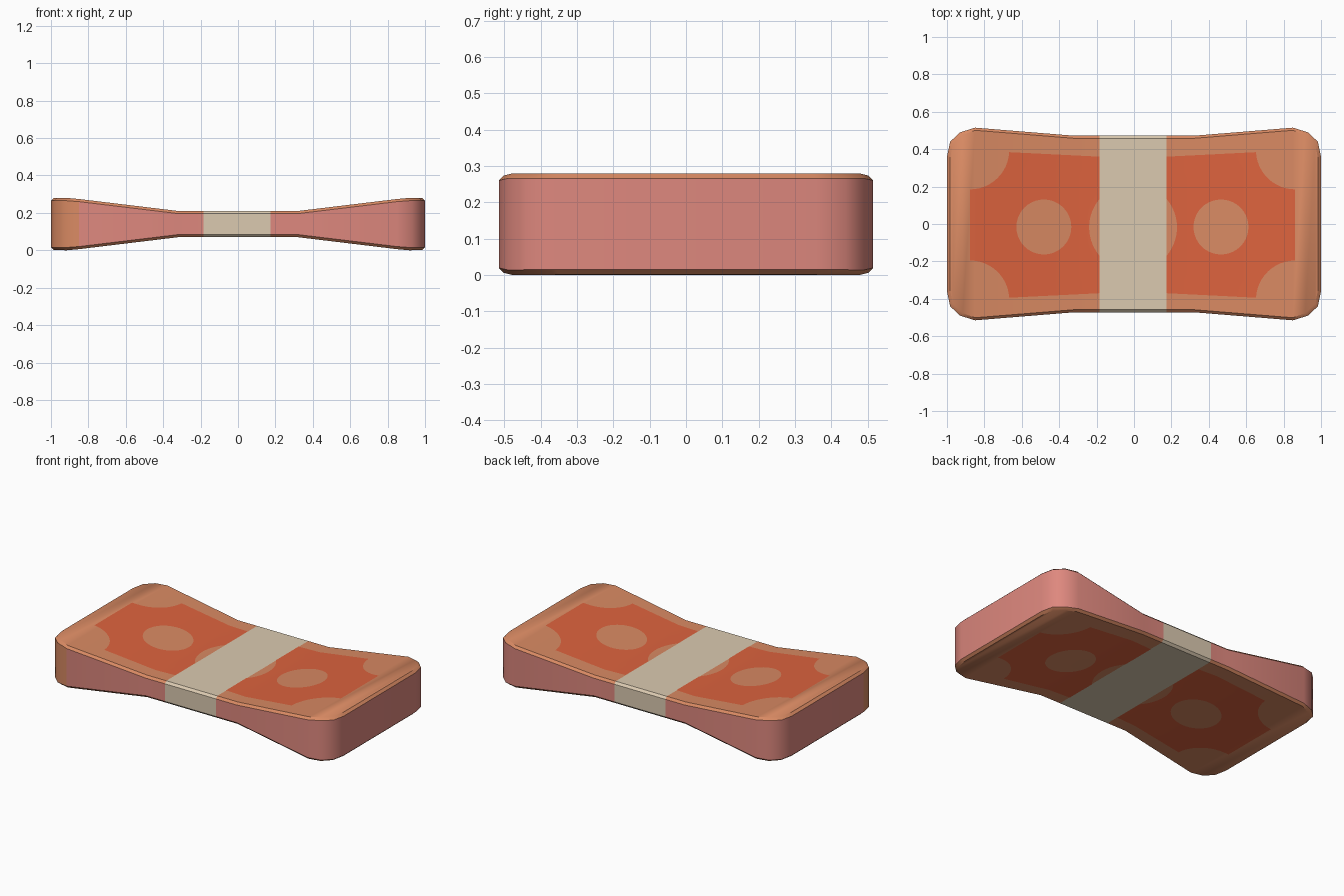
import bpy, bmesh, math

if "Cube" in bpy.data.objects:
    bpy.data.objects.remove(bpy.data.objects["Cube"])

H = 0.28            # overall height
BAND = (-0.185, 0.175)


def material(name, rgb):
    lin = [((c / 255 + 0.055) / 1.055) ** 2.4 for c in rgb]
    m = bpy.data.materials.new(name)
    m.diffuse_color = (*lin, 1)
    m.use_nodes = True
    m.node_tree.nodes["Principled BSDF"].inputs["Base Color"].default_value = m.diffuse_color
    return m


PINK = material("paper edge pink", (222, 136, 126))
TAN = material("note tan orange", (217, 138, 99))
RED = material("note red orange", (221, 99, 62))
CREAM = material("band cream", (219, 202, 176))


def lerp(x, table):
    for (a, u), (b, v) in zip(table, table[1:]):
        if x <= b:
            return u + (v - u) * max(0, x - a) / (b - a)
    return table[-1][1]


def top_z(x):
    return lerp(abs(x), [(0.32, 0.21), (0.85, 0.274), (0.93, H), (1.0, 0.279)])


def half_width(x):
    return lerp(abs(x), [(0.32, 0.472), (0.85, 0.515), (0.93, 0.49), (0.983, 0.44), (1.0, 0.36)])


def finish(bm, name, mats):
    bmesh.ops.recalc_face_normals(bm, faces=bm.faces)
    me = bpy.data.meshes.new(name)
    bm.to_mesh(me)
    bm.free()
    for m in mats:
        me.materials.append(m)
    ob = bpy.data.objects.new(name, me)
    bpy.context.collection.objects.link(ob)
    bpy.ops.object.select_all(action='DESELECT')
    ob.select_set(True)
    bpy.context.view_layer.objects.active = ob
    bpy.ops.object.shade_smooth_by_angle(angle=math.radians(35))
    return ob


# Bundle body: octagonal section at each station along x, squeezed in the middle
stations = [-1, -0.983, -0.93, -0.85, -0.32, *BAND, 0.32, 0.85, 0.93, 0.983, 1]
bm = bmesh.new()
rings = []
for x in stations:
    xi = x * (0.985 if abs(x) > 0.9 else 1)
    w, t = half_width(x), top_z(x)
    wi, s = w - 0.014, t - 0.014
    sec = [(xi, -wi, t), (xi, wi, t), (x, w, s), (x, w, H - s),
           (xi, wi, H - t), (xi, -wi, H - t), (x, -w, H - s), (x, -w, s)]
    rings.append([bm.verts.new(p) for p in sec])
for i, (a, b) in enumerate(zip(rings, rings[1:])):
    mid = (stations[i] + stations[i + 1]) / 2
    for k in range(8):
        j = (k + 1) % 8
        f = bm.faces.new((a[k], a[j], b[j], b[k]))
        f.material_index = 0 if k in (2, 6) else 1
        if k == 6 and mid < -0.85:      # printed front left corner
            f.material_index = 1
        if BAND[0] < mid < BAND[1]:     # paper band
            f.material_index = 2
for r in (rings[0], rings[-1]):         # end faces with chamfer strips
    bm.faces.new((r[0], r[1], r[2], r[7])).material_index = 1
    bm.faces.new((r[2], r[3], r[6], r[7])).material_index = 0
    bm.faces.new((r[3], r[4], r[5], r[6])).material_index = 1
finish(bm, "note_bundle", [PINK, TAN, CREAM])


def arc(cx, cy, r, a0, a1, n):
    return [(cx + r * math.cos(math.radians(a0 + (a1 - a0) * i / n)),
             cy + r * math.sin(math.radians(a0 + (a1 - a0) * i / n))) for i in range(n + 1)]


def print_plate(name, pts, mat, lift, top):
    """Thin printed sheet following the curved top or bottom surface."""
    bm = bmesh.new()
    bm.faces.new([bm.verts.new((x, y, 0)) for x, y in pts])
    for cut in (-0.85, -0.32, 0.32, 0.85):
        bmesh.ops.bisect_plane(bm, geom=bm.verts[:] + bm.edges[:] + bm.faces[:],
                               plane_co=(cut, 0, 0), plane_no=(1, 0, 0))
    bmesh.ops.triangulate(bm, faces=bm.faces)
    for v in bm.verts:
        z = top_z(v.co.x) + lift
        v.co.z = z if top else H - z
    ob = finish(bm, name, [mat])
    if (ob.data.polygons[0].normal.z > 0) != top:
        ob.data.flip_normals()


# Printed panels and medallions on both faces, left and right of the band
for side, top in (("top", True), ("bottom", False)):
    for label, s, inner, outer, cx in (("right", 1, BAND[1], 0.862, 0.465),
                                       ("left", -1, -BAND[0], 0.877, 0.482)):
        a = math.degrees(math.acos((inner + 0.005 * s) / 0.235))
        pts = [(inner, -0.37)]
        pts += arc(-0.005 * s, -0.018, 0.235, -a, a, 14)       # centre medallion notch
        pts += [(inner, 0.36)]
        pts += arc(outer, 0.395, 0.21, 183, 270, 12)           # scooped corners
        pts += arc(outer, -0.405, 0.21, 90, 177, 12)
        pts = [(x * s, y) for x, y in pts]
        print_plate(f"{side}_{label}_panel", pts, RED, 0.002, top)
        disc = arc(cx * s, -0.016, 0.147, 0, 360, 40)[:-1]
        print_plate(f"{side}_{label}_medallion", disc, TAN, 0.004, top)
